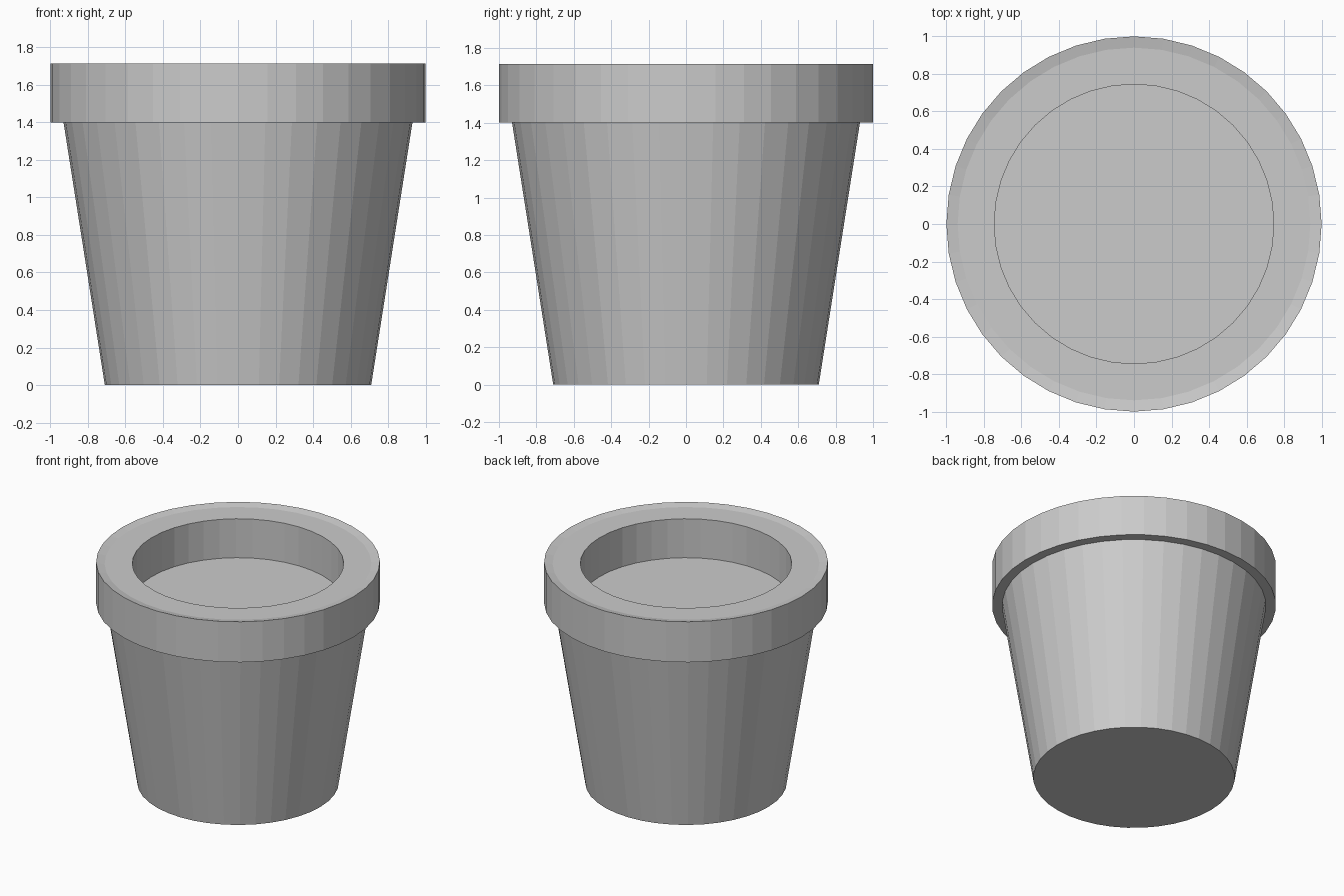
import bpy, bmesh, math

if "Cube" in bpy.data.objects:
    bpy.data.objects.remove(bpy.data.objects["Cube"])

SIDES = 40


def lathe(name, profile, cap_ends=False, closed=False):
    """Revolve (radius, z) points around the z axis with flat facets."""
    bm = bmesh.new()
    rings = []
    for r, z in profile:
        rings.append([bm.verts.new((r * math.cos(2 * math.pi * i / SIDES),
                                    r * math.sin(2 * math.pi * i / SIDES), z))
                      for i in range(SIDES)])
    pairs = list(zip(rings, rings[1:]))
    if closed:
        pairs.append((rings[-1], rings[0]))
    for a, b in pairs:
        for i in range(SIDES):
            j = (i + 1) % SIDES
            bm.faces.new((a[i], a[j], b[j], b[i]))
    if cap_ends:
        bm.faces.new(rings[0])
        bm.faces.new(rings[-1])
    bmesh.ops.recalc_face_normals(bm, faces=bm.faces)
    mesh = bpy.data.meshes.new(name)
    bm.to_mesh(mesh)
    bm.free()
    obj = bpy.data.objects.new(name, mesh)
    bpy.context.collection.objects.link(obj)
    return obj


# Tapered body, its top forms the floor inside the rim
lathe("pot_body", [(0.71, 0), (0.93, 1.4)], cap_ends=True)

# Thick rim with a slight inward slope along its outer top edge
lathe("pot_rim", [(0.745, 1.4), (1.0, 1.4), (1.0, 1.715),
                  (0.94, 1.703), (0.745, 1.703)], closed=True)
